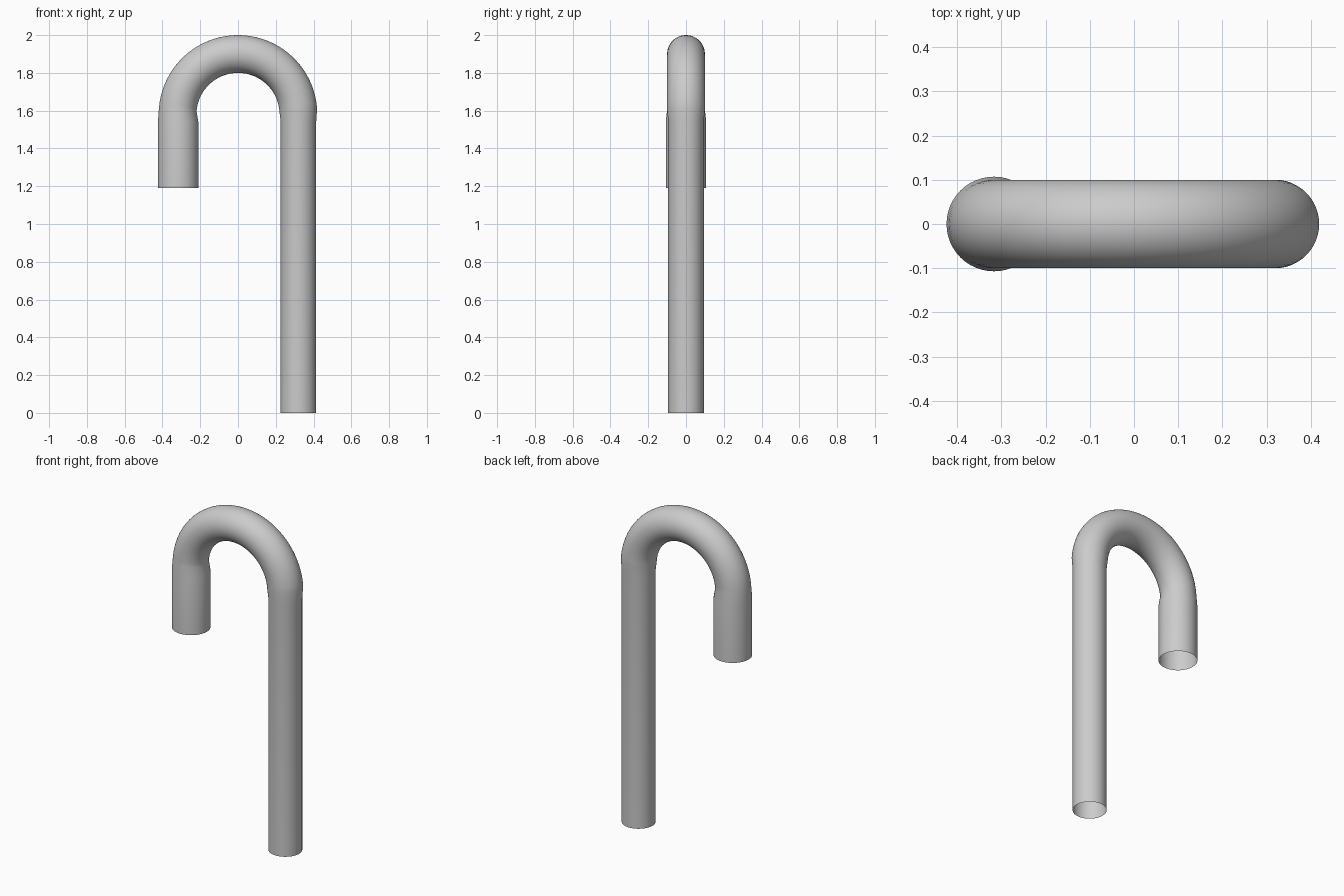
import bpy
import bmesh
from math import cos, sin, pi

SIDES = 48
STEPS = 40
BEND_R = 0.32
BEND_Z = 1.58

cube = bpy.data.objects.get("Cube")
if cube:
    bpy.data.objects.remove(cube)

# Plain grey finish
grey = bpy.data.materials.new("plain grey")
grey.use_nodes = True
colour = (0.6, 0.6, 0.6, 1)
grey.diffuse_color = colour
grey.node_tree.nodes["Principled BSDF"].inputs["Base Color"].default_value = colour

# Stations along the path: x, z, angle of the cross-section, tube radius
stations = [(BEND_R, 0, 0, 0.094), (BEND_R, 1.54, 0, 0.094)]
for i in range(1, STEPS):
    a = pi * i / STEPS
    stations.append((BEND_R * cos(a), BEND_Z + BEND_R * sin(a), a, 0.1))
stations += [(-0.317, 1.54, pi, 0.107), (-0.317, 1.19, pi, 0.107)]

# Open-ended hooked pipe swept along the path
bm = bmesh.new()
rings = []
for x, z, a, r in stations:
    ring = []
    for k in range(SIDES):
        t = 2 * pi * k / SIDES
        out = r * cos(t)
        ring.append(bm.verts.new((x + out * cos(a), r * sin(t), z + out * sin(a))))
    rings.append(ring)
for low, high in zip(rings, rings[1:]):
    for k in range(SIDES):
        n = (k + 1) % SIDES
        bm.faces.new((low[k], low[n], high[n], high[k]))

mesh = bpy.data.meshes.new("hooked_pipe")
bm.to_mesh(mesh)
bm.free()
mesh.materials.append(grey)
pipe = bpy.data.objects.new("hooked_pipe", mesh)
bpy.context.collection.objects.link(pipe)

# Smooth shading
bpy.context.view_layer.objects.active = pipe
pipe.select_set(True)
bpy.ops.object.shade_smooth_by_angle()
